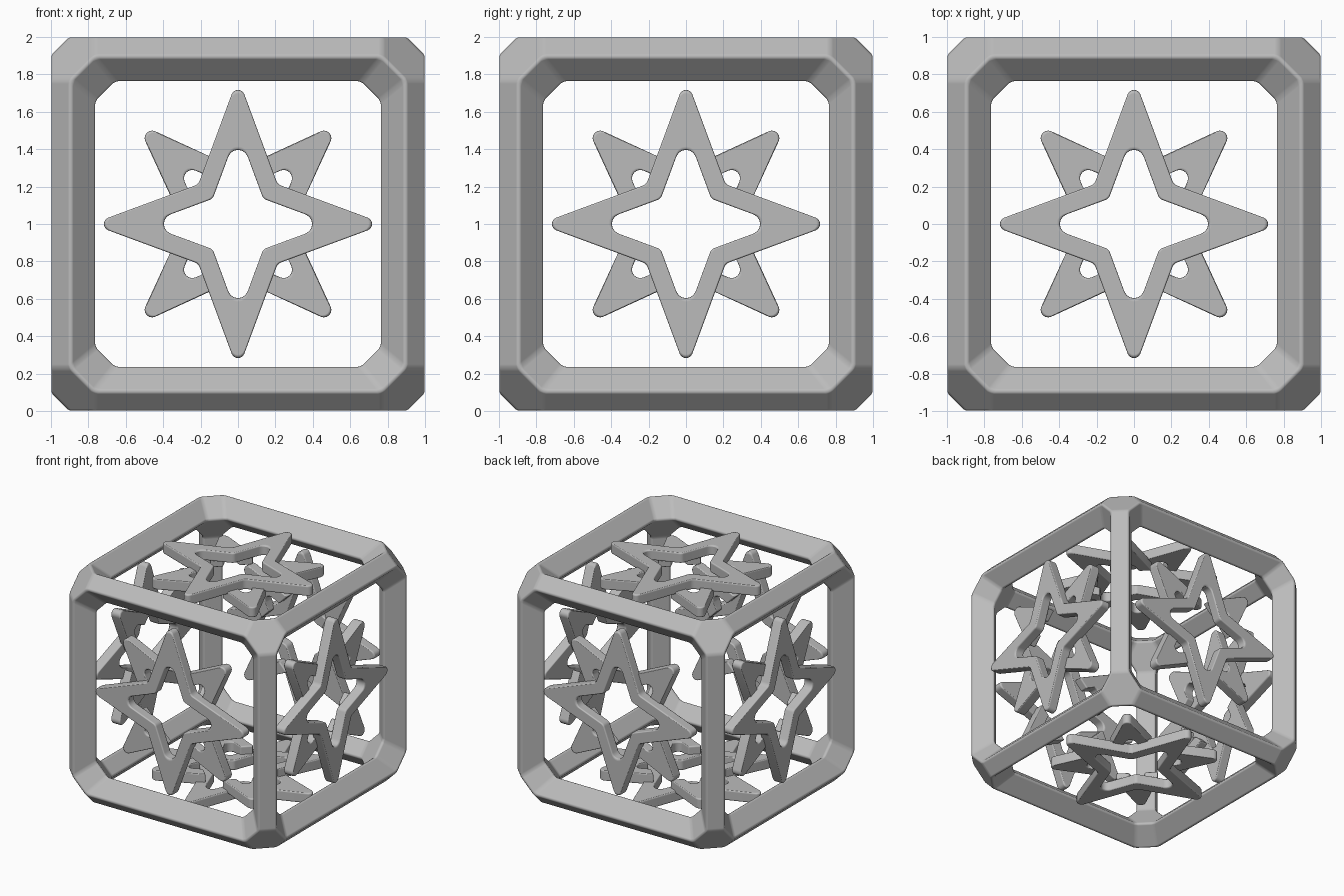
import bpy, bmesh, math
from itertools import permutations, product
from mathutils import Vector, Matrix, Euler

if "Cube" in bpy.data.objects:
    bpy.data.objects.remove(bpy.data.objects["Cube"], do_unlink=True)

GREY = (0.5, 0.5, 0.5, 1)
mat = bpy.data.materials.new("plain grey")
mat.use_nodes = True
mat.diffuse_color = GREY
for node in mat.node_tree.nodes:
    if node.type == 'BSDF_PRINCIPLED':
        node.inputs["Base Color"].default_value = GREY

CENTRE = Matrix.Translation((0, 0, 1))
SLOPE = 0.37  # half width gained per unit of star arm length


def finish(bm, name, bevel):
    """Turn a bmesh into a softly bevelled object."""
    bmesh.ops.recalc_face_normals(bm, faces=bm.faces[:])
    for f in bm.faces:
        f.smooth = True
    me = bpy.data.meshes.new(name)
    bm.to_mesh(me)
    bm.free()
    me.materials.append(mat)
    ob = bpy.data.objects.new(name, me)
    bpy.context.collection.objects.link(ob)
    mod = ob.modifiers.new("soft edges", 'BEVEL')
    mod.width = bevel
    mod.segments = 3
    mod.limit_method = 'ANGLE'
    mod.angle_limit = math.radians(28)
    mod.harden_normals = True
    return ob


def fillet(prev, corner, nxt, radius, steps=6):
    """Points of an arc that rounds one corner of an outline."""
    a, b = (prev - corner).normalized(), (nxt - corner).normalized()
    half = a.angle(b) / 2
    mid = corner + (a + b).normalized() * radius / math.sin(half)
    start = corner + a * radius / math.tan(half) - mid
    end = corner + b * radius / math.tan(half) - mid
    sweep = start.angle_signed(end)
    # angle_signed is clockwise positive
    return [mid + Matrix.Rotation(-sweep * i / steps, 2) @ start
            for i in range(steps + 1)]


def star_loop(apex, tip_radius, valley_radius):
    """Closed outline of a rounded four-pointed star."""
    valley = apex * SLOPE / (1 + SLOPE) * math.sqrt(2)
    pts = []
    for i in range(8):
        r, a = (valley if i % 2 else apex), i * math.pi / 4
        pts.append(Vector((r * math.cos(a), r * math.sin(a))))
    loop = []
    for i in range(8):
        loop += fillet(pts[i - 1], pts[i], pts[(i + 1) % 8],
                       valley_radius if i % 2 else tip_radius)
    return loop


def wedge_path(apex, base, radius):
    """Open outline of one rounded point, from leg to leg."""
    w = SLOPE * (apex - base)
    lo, tip, hi = Vector((base, -w)), Vector((apex, 0)), Vector((base, w))
    return [lo] + fillet(lo, tip, hi, radius) + [hi]


def add_band(bm, outer, inner, z0, z1, closed, matrix):
    """Solid plate lying between two matching outlines."""
    rows = [[bm.verts.new(matrix @ Vector((p.x, p.y, z))) for p in path]
            for path, z in ((outer, z0), (outer, z1), (inner, z1), (inner, z0))]
    n = len(outer)
    for i in range(n if closed else n - 1):
        j = (i + 1) % n
        for k in range(4):
            a, b = rows[k], rows[(k + 1) % 4]
            bm.faces.new((a[i], a[j], b[j], b[i]))
    if not closed:
        bm.faces.new([r[0] for r in rows])
        bm.faces.new([r[-1] for r in rows])


# Frame: truncated cube shell, its six octagonal faces open
TO_INNER = {1.006: 0.87, 0.895: 0.755, 0.77: 0.655}
bm = bmesh.new()
inner_of = {}
for p in permutations(TO_INNER):
    for s in product((-1, 1), repeat=3):
        v = bm.verts.new([c * k for c, k in zip(p, s)])
        inner_of[v] = Vector([TO_INNER[c] * k for c, k in zip(p, s)])
bmesh.ops.convex_hull(bm, input=bm.verts[:])
bmesh.ops.dissolve_limit(bm, angle_limit=0.02, verts=bm.verts[:], edges=bm.edges[:])
bm.normal_update()
sides = [f for f in bm.faces if max(abs(c) for c in f.normal) > 0.95]
bmesh.ops.delete(bm, geom=sides, context='FACES_ONLY')
shell = bm.faces[:]
rims = [e for e in bm.edges if len(e.link_faces) == 1]
twin = {v: bm.verts.new(inner_of[v]) for v in bm.verts[:]}
for f in shell:
    bm.faces.new([twin[v] for v in reversed(f.verts)])
for e in rims:
    a, b = e.verts
    bm.faces.new((a, b, twin[b], twin[a]))
bm.transform(CENTRE)
finish(bm, "cube_frame", 0.02)

# Stars: one ring and four loose points behind it on each side of the cube
Q = math.pi / 2
SIDES = {"top": (0, 0, 0), "front": (Q, 0, 0), "bottom": (2 * Q, 0, 0),
         "back": (-Q, 0, 0), "left": (0, Q, 0), "right": (0, -Q, 0)}
star_outer = star_loop(0.785, 0.036, 0.05)
star_hole = star_loop(0.50, 0.055, 0.04)
point_outer = wedge_path(0.765, 0.29, 0.04)
point_notch = wedge_path(0.475, 0.29, 0.045)
for side, angles in SIDES.items():
    place = CENTRE @ Euler(angles).to_matrix().to_4x4()
    bm = bmesh.new()
    add_band(bm, star_outer, star_hole, 0.86, 0.95, True, place)
    finish(bm, side + "_star", 0.014)
    bm = bmesh.new()
    for i in range(4):
        turn = Matrix.Rotation(Q * (i + 0.5), 4, 'Z')
        add_band(bm, point_outer, point_notch, 0.79, 0.88, False, place @ turn)
    finish(bm, side + "_star_points", 0.012)
